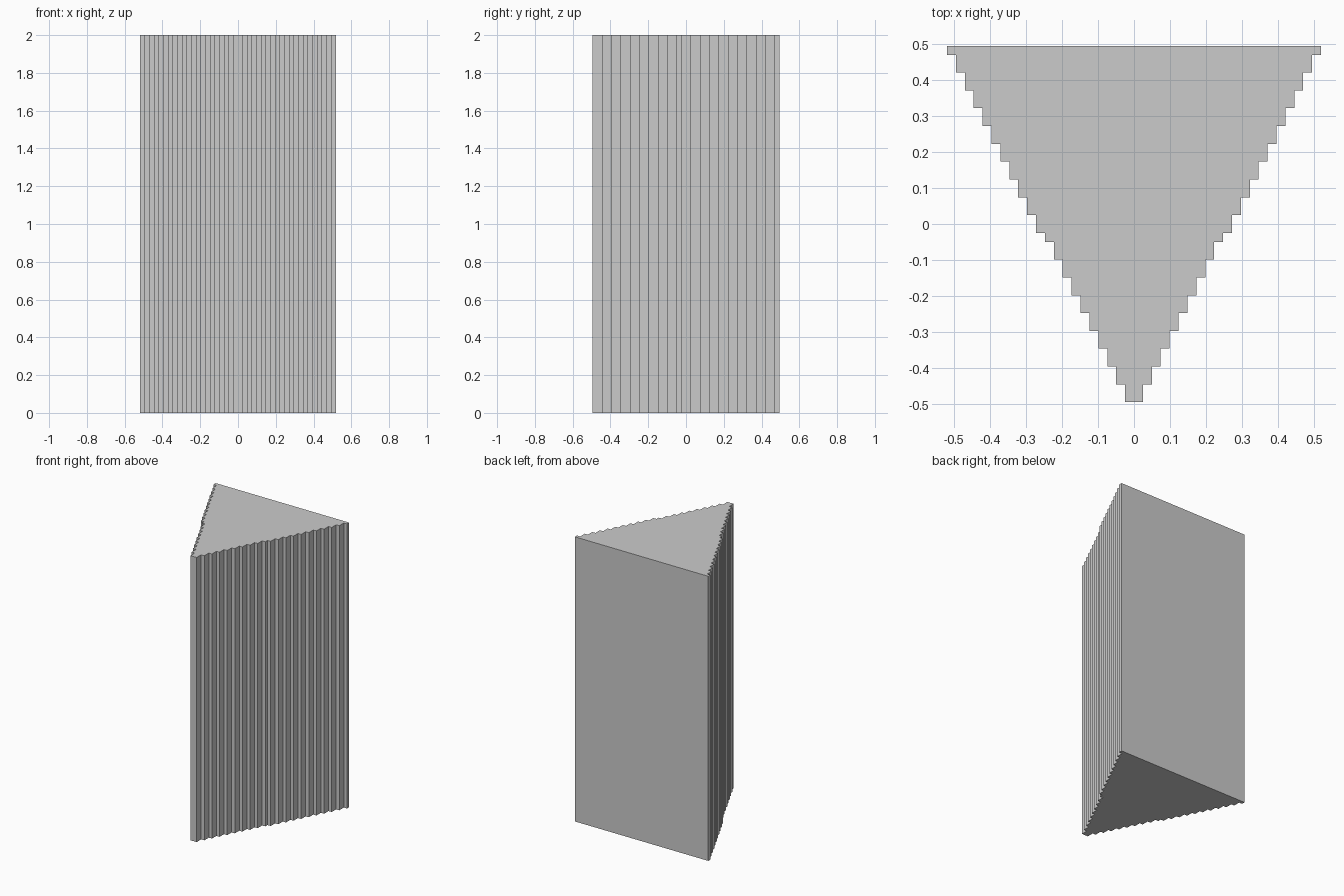
import bpy, bmesh

if "Cube" in bpy.data.objects:
    bpy.data.objects.remove(bpy.data.objects["Cube"])

U = 2 / 81          # step size of the grid
ROWS = 21           # number of steps from tip to back
HEIGHT = 2.0


def step_top(k):
    """Upper y (in steps) of the row that is k steps half-wide."""
    if k < 10:
        return -20 + 2 * k
    return min(2 * k - 21, 20)


# Right-hand staircase from the front tip to the flat back
right = []
y = -20
for k in range(1, ROWS + 1):
    right.append((k * U, y * U))
    y = step_top(k)
    right.append((k * U, y * U))

# Mirror the staircase to close the outline
outline = right + [(-px, py) for px, py in reversed(right)]

# Extrude the outline upwards into the prism
bm = bmesh.new()
base = bm.faces.new([bm.verts.new((px, py, 0)) for px, py in outline])
top = bmesh.ops.extrude_face_region(bm, geom=[base])["geom"]
bmesh.ops.translate(bm, vec=(0, 0, HEIGHT),
                    verts=[g for g in top if isinstance(g, bmesh.types.BMVert)])
bmesh.ops.recalc_face_normals(bm, faces=bm.faces)

mesh = bpy.data.meshes.new("stepped_prism")
bm.to_mesh(mesh)
bm.free()
prism = bpy.data.objects.new("stepped_prism", mesh)
bpy.context.collection.objects.link(prism)
